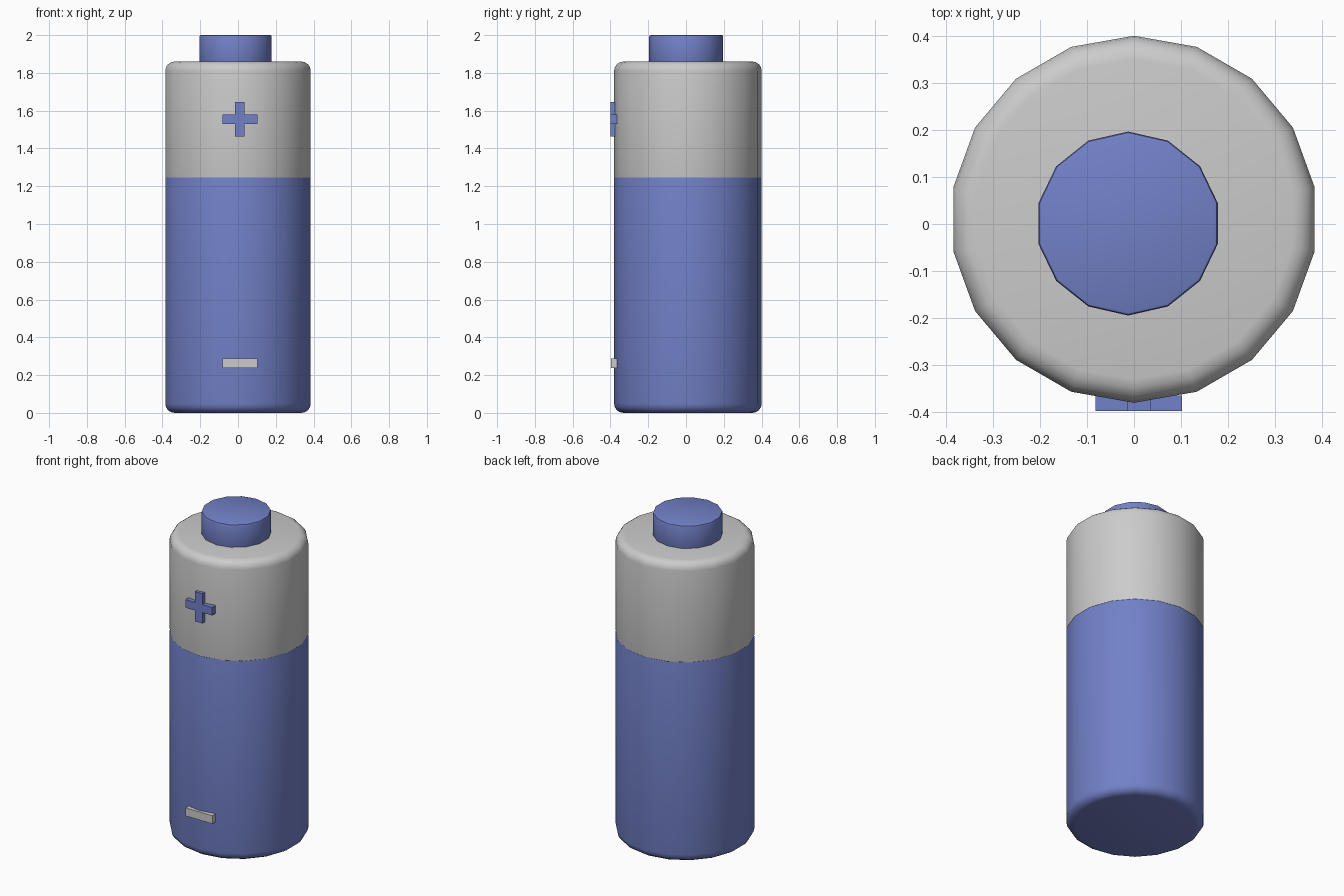
import bpy, bmesh
from math import sin, cos, pi, radians

if "Cube" in bpy.data.objects:
    bpy.data.objects.remove(bpy.data.objects["Cube"])

blue = bpy.data.materials.new("blue")
blue.diffuse_color = (0.17, 0.22, 0.58, 1)
blue.use_nodes = True
blue.node_tree.nodes["Principled BSDF"].inputs["Base Color"].default_value = blue.diffuse_color


def finish(name, bm, mat=None, smooth=False):
    bmesh.ops.recalc_face_normals(bm, faces=bm.faces)
    me = bpy.data.meshes.new(name)
    bm.to_mesh(me)
    bm.free()
    ob = bpy.data.objects.new(name, me)
    bpy.context.collection.objects.link(ob)
    if mat:
        me.materials.append(mat)
    if smooth:
        bpy.ops.object.select_all(action='DESELECT')
        ob.select_set(True)
        bpy.context.view_layer.objects.active = ob
        bpy.ops.object.shade_smooth_by_angle(angle=radians(40))
    return ob


def rounded_cylinder(name, center, r, z0, z1, sides, low, high, mat=None, segs=4):
    """Cylinder with rounded rims of radius low (bottom) and high (top)."""
    profile = []
    for i in range(segs + 1):
        a = pi / 2 * i / segs
        profile.append((r - low + low * sin(a), z0 + low - low * cos(a)))
    for i in range(segs + 1):
        a = pi / 2 * i / segs
        profile.append((r - high + high * cos(a), z1 - high + high * sin(a)))
    bm = bmesh.new()
    rings = []
    for pr, z in profile:
        rings.append([bm.verts.new((center[0] + pr * sin(2 * pi * k / sides),
                                    center[1] + pr * cos(2 * pi * k / sides), z))
                      for k in range(sides)])
    for a, b in zip(rings, rings[1:]):
        for k in range(sides):
            n = (k + 1) % sides
            bm.faces.new((a[k], a[n], b[n], b[k]))
    bm.faces.new(rings[0])
    bm.faces.new(rings[-1])
    return finish(name, bm, mat, True)


def extruded_outline(name, outline, cx, cz, y0, y1, mat=None):
    """Flat sign on the front: an x/z outline extruded along y."""
    bm = bmesh.new()
    face = bm.faces.new([bm.verts.new((cx + x, y0, cz + z)) for x, z in outline])
    ext = bmesh.ops.extrude_face_region(bm, geom=[face])
    verts = [v for v in ext["geom"] if isinstance(v, bmesh.types.BMVert)]
    bmesh.ops.translate(bm, verts=verts, vec=(0, y1 - y0, 0))
    return finish(name, bm, mat)


# Battery body: blue lower sleeve and grey upper sleeve
rounded_cylinder("lower_body", (0, 0.01), 0.391, 0.0, 1.25, 18, 0.05, 0.008, blue)
rounded_cylinder("upper_body", (0, 0.01), 0.391, 1.245, 1.86, 18, 0.003, 0.05)

# Positive terminal
rounded_cylinder("terminal", (-0.0125, 0.001), 0.196, 1.84, 2.0, 14, 0.004, 0.008, blue, 2)

# Polarity marks
w, t = 0.092, 0.025
plus = [(t, w), (-t, w), (-t, t), (-w, t), (-w, -t), (-t, -t),
        (-t, -w), (t, -w), (t, -t), (w, -t), (w, t), (t, t)]
extruded_outline("plus_mark", plus, 0.01, 1.555, -0.399, -0.365, blue)
minus = [(w, t), (-w, t), (-w, -t), (w, -t)]
extruded_outline("minus_mark", minus, 0.01, 0.262, -0.397, -0.365)
